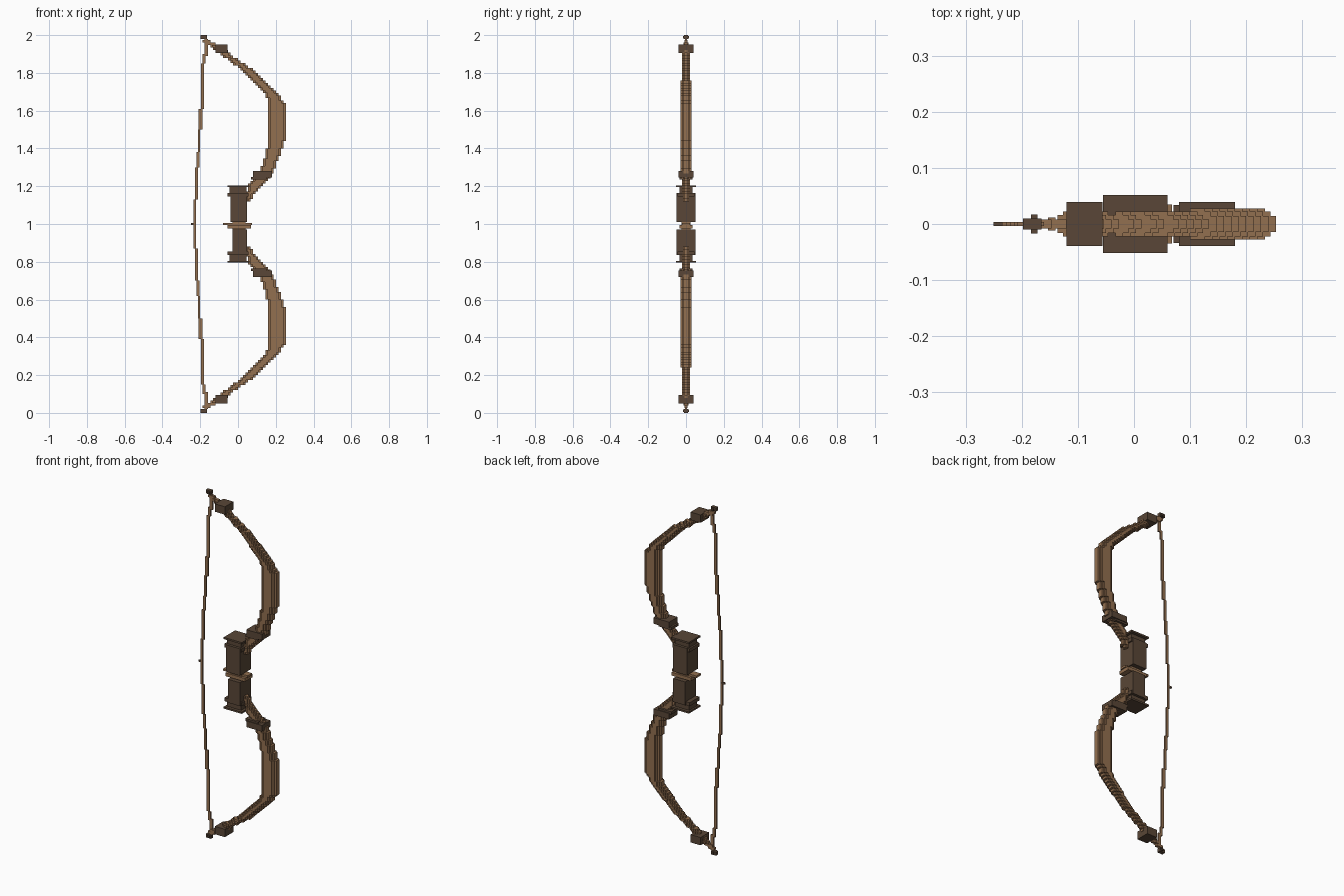
import bpy, bmesh
from mathutils import Matrix, Vector

old = bpy.data.objects.get("Cube")
if old:
    bpy.data.objects.remove(old, do_unlink=True)


def material(name, rgb):
    mat = bpy.data.materials.new(name)
    mat.use_nodes = True
    color = (*rgb, 1)
    mat.diffuse_color = color
    mat.node_tree.nodes["Principled BSDF"].inputs["Base Color"].default_value = color
    return mat


LIGHT = material("light wood", (0.29, 0.16, 0.08))
DARK = material("dark leather", (0.10, 0.062, 0.038))
STEP = 1 / 75


def build(name, boxes, mat, flip=False):
    """Blocks given as x0, x1, half depth, z0, z1; flip mirrors about mid-height."""
    bm = bmesh.new()
    for x0, x1, y, z0, z1 in boxes:
        if flip:
            z0, z1 = 2 - z1, 2 - z0
        m = Matrix.Translation(Vector(((x0 + x1) / 2, 0, (z0 + z1) / 2)))
        bmesh.ops.create_cube(bm, size=1, matrix=m @ Matrix.Diagonal((x1 - x0, 2 * y, z1 - z0, 1)))
    mesh = bpy.data.meshes.new(name)
    bm.to_mesh(mesh)
    bm.free()
    mesh.materials.append(mat)
    obj = bpy.data.objects.new(name, mesh)
    bpy.context.collection.objects.link(obj)


def sample(points, z):
    for (za, a), (zb, b) in zip(points, points[1:]):
        if z <= zb:
            return a + (b - a) * max(0, z - za) / (zb - za)
    return points[-1][1]


def snap(v):
    return round(v / STEP) * STEP


# Inner and outer edges of the limb, by height
INNER = [(1.12, .04), (1.2, .05), (1.25, .085), (1.3, .125), (1.36, .145), (1.44, .165),
         (1.62, .165), (1.68, .15), (1.72, .115), (1.77, .06), (1.81, .03), (1.85, -.025),
         (1.88, -.065), (1.92, -.125), (1.95, -.165), (1.98, -.195)]
OUTER = [(1.12, .06), (1.16, .09), (1.2, .125), (1.25, .17), (1.3, .195), (1.36, .22),
         (1.44, .247), (1.64, .247), (1.7, .2), (1.75, .155), (1.8, .1), (1.85, .035),
         (1.88, -.015), (1.92, -.06), (1.95, -.12), (1.98, -.165)]


def limb_boxes():
    boxes = []
    for i in range(84, 148):
        z = i * STEP
        a, b = snap(sample(INNER, z + STEP / 2)), snap(sample(OUTER, z + STEP / 2))
        b = max(b, a + 2 * STEP)
        half = .028 if 1.24 < z < 1.76 else .022 if z < 1.94 else .012
        # Narrow full row, with wider rows inside it to round the section
        for inset, y in ((0, half - .014), (.01, half - .006), (.02, half)):
            if b - a > 2 * inset + .005:
                boxes.append((a + inset, b - inset, max(y, .008), z, z + STEP))
    return boxes


STRING = [(-.235, -.222, 1.0, 1.13), (-.228, -.212, 1.13, 1.3), (-.22, -.205, 1.3, 1.38),
          (-.213, -.2, 1.38, 1.5), (-.208, -.188, 1.5, 1.61), (-.197, -.18, 1.61, 1.85),
          (-.188, -.172, 1.85, 1.9), (-.177, -.16, 1.89, 1.98)]

for side, flip in (("upper", False), ("lower", True)):
    build(side + "_limb", limb_boxes(), LIGHT, flip)
    build(side + "_string", [(a, b, .004, z0, z1) for a, b, z0, z1 in STRING], LIGHT, flip)
    build(side + "_limb_collar", [(.08, .18, .039, 1.245, 1.28), (.07, .15, .034, 1.235, 1.25)], DARK, flip)
    build(side + "_tip_collar", [(-.12, -.056, .039, 1.905, 1.95)], DARK, flip)
    build(side + "_tip", [(-.198, -.165, .01, 1.98, 2.0), (-.184, -.172, .017, 1.982, 1.994)], DARK, flip)
    # Grip wrapping with stepped end plates
    body = (-.04, .047, .05, 1.01, 1.165) if not flip else (-.03, .047, .05, 1.03, 1.165)
    build(side + "_grip", [body, (-.055, .055, .045, 1.145, 1.165), (-.045, .045, .035, 1.165, 1.195),
                           (-.055, .06, .052, 1.195, 1.205)], DARK, flip)

# Arrow rest between the grip halves and nocking point on the string
build("arrow_rest", [(-.08, .075, .02, .994, 1.006), (-.055, .068, .035, .975, .994),
                     (-.03, .04, .025, .965, 1.015)], LIGHT)
build("nocking_point", [(-.25, -.222, .004, .995, 1.005)], DARK)
